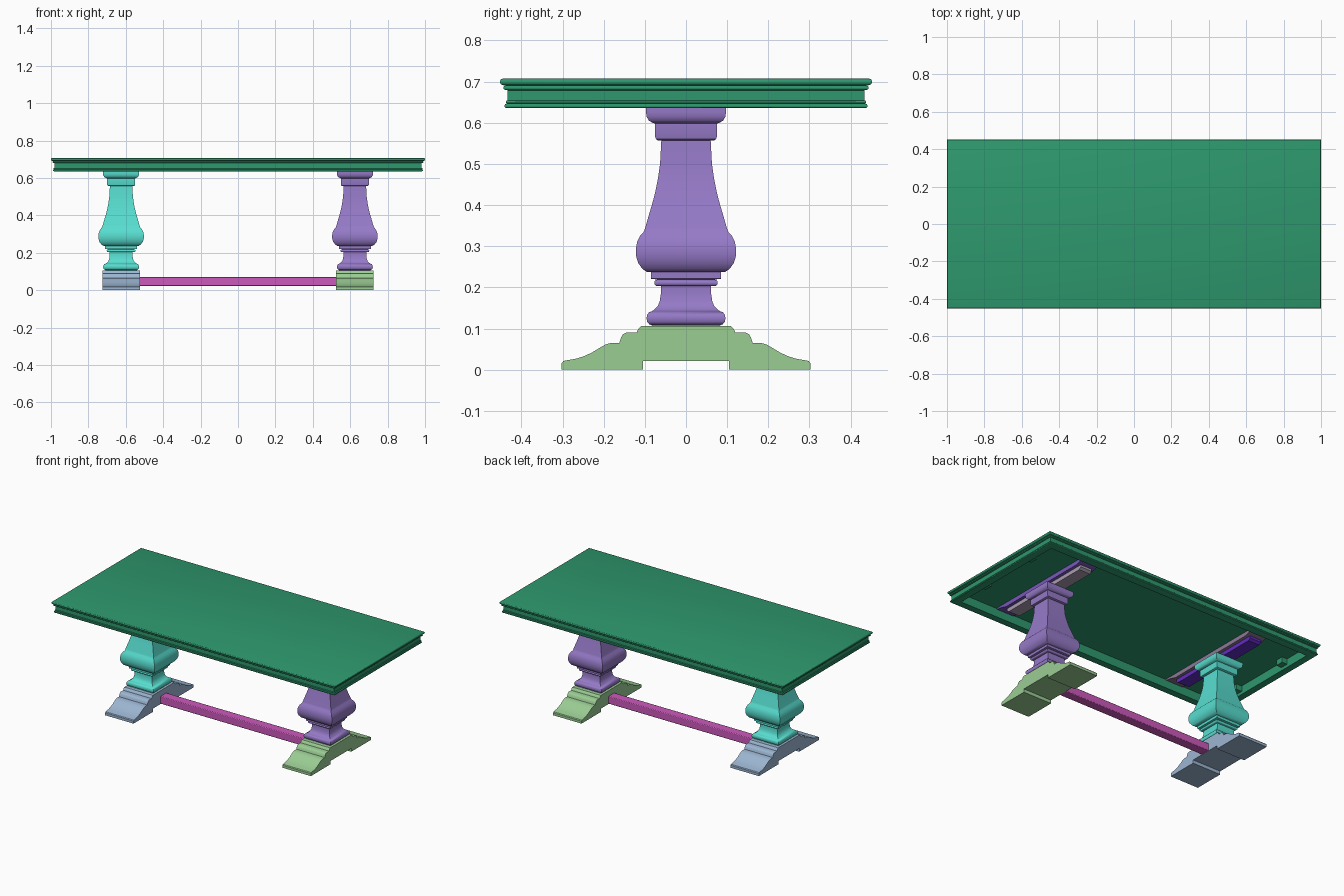
import bpy, bmesh, math

cube = bpy.data.objects.get("Cube")
if cube:
    bpy.data.objects.remove(cube, do_unlink=True)


def material(name, rgb):
    linear = [(c / 255 / 12.92 if c < 11 else ((c / 255 + 0.055) / 1.055) ** 2.4) for c in rgb] + [1]
    m = bpy.data.materials.new(name)
    m.use_nodes = True
    m.diffuse_color = linear
    m.node_tree.nodes["Principled BSDF"].inputs["Base Color"].default_value = linear
    return m


green = material("deep green", (46, 153, 110))
purple = material("soft purple", (150, 122, 200))
teal = material("turquoise", (88, 222, 208))
leaf = material("pale green", (155, 205, 148))
blue = material("pale blue", (156, 182, 210))
pink = material("magenta", (205, 90, 188))
plum = material("plum", (122, 88, 190))
grey = material("warm grey", (170, 158, 176))
mauve = material("mauve grey", (140, 120, 150))
violet = material("violet", (98, 45, 195))


def finish(name, bm, mat):
    bmesh.ops.recalc_face_normals(bm, faces=bm.faces)
    mesh = bpy.data.meshes.new(name)
    bm.to_mesh(mesh)
    bm.free()
    mesh.materials.append(mat)
    ob = bpy.data.objects.new(name, mesh)
    bpy.context.collection.objects.link(ob)
    bpy.ops.object.select_all(action="DESELECT")
    ob.select_set(True)
    bpy.context.view_layer.objects.active = ob
    bpy.ops.object.shade_smooth_by_angle(angle=math.radians(35))
    return ob


def rect_loft(name, rings, mat, cx=0):
    """Stack rectangles given as (half x, half y, z) and cap both ends."""
    bm = bmesh.new()
    loops = [[bm.verts.new((cx + sx * hx, sy * hy, z))
              for sx, sy in ((-1, -1), (1, -1), (1, 1), (-1, 1))] for hx, hy, z in rings]
    for a, b in zip(loops, loops[1:]):
        for i in range(4):
            j = (i + 1) % 4
            bm.faces.new((a[i], a[j], b[j], b[i]))
    bm.faces.new(loops[0])
    bm.faces.new(loops[-1])
    return finish(name, bm, mat)


def extrude_yz(name, outline, x0, x1, mat):
    """Push a (y, z) outline along x."""
    bm = bmesh.new()
    face = bm.faces.new([bm.verts.new((x0, y, z)) for y, z in outline])
    new = bmesh.ops.extrude_face_region(bm, geom=[face])["geom"]
    bmesh.ops.translate(bm, vec=(x1 - x0, 0, 0),
                        verts=[v for v in new if isinstance(v, bmesh.types.BMVert)])
    return finish(name, bm, mat)


def box(name, centre, size, mat):
    x, y, z = centre
    return rect_loft(name, [(size[0] / 2, size[1] / 2, z - size[2] / 2),
                            (size[0] / 2, size[1] / 2, z + size[2] / 2)], mat, x) if y == 0 else \
        extrude_yz(name, [(y + a * size[1] / 2, z + b * size[2] / 2)
                          for a, b in ((-1, -1), (1, -1), (1, 1), (-1, 1))],
                   x - size[0] / 2, x + size[0] / 2, mat)


def mirror(half):
    return half + [(-y, z) for y, z in reversed(half)]


def bead(w, z0, z1, r, steps=6):
    """Half-round moulding reaching out to w."""
    mid, h = (z0 + z1) / 2, (z1 - z0) / 2
    return [(w - r + r * math.cos(t), mid + h * math.sin(t))
            for t in (math.pi * (i / steps - 0.5) for i in range(steps + 1))]


# Hollow table top with its moulded edge
HALF_Y = 0.452
edge = ([(0.395, 0.69), (0.395, 0.636)] + bead(0.441, 0.636, 0.646, 0.004)
        + bead(0.438, 0.647, 0.654, 0.004) + [(0.434, 0.656), (0.434, 0.679)]
        + bead(0.444, 0.68, 0.69, 0.005) + bead(HALF_Y, 0.692, 0.707, 0.006))
rect_loft("table_top", [(w + 1 - HALF_Y, w, z) for w, z in edge], green)
for s in (-1, 1):
    for y in (-0.2, 0.2):
        box("apron_block", (s * 0.925, y, 0.672), (0.04, 0.05, 0.034), green)

# Square baluster profile
bulge = [(0.094, 0.237), (0.106, 0.245), (0.116, 0.259), (0.121, 0.275), (0.122, 0.292),
         (0.119, 0.31), (0.112, 0.325), (0.102, 0.336)]
taper = [(0.099, 0.345), (0.092, 0.37), (0.083, 0.4), (0.075, 0.43), (0.068, 0.465),
         (0.063, 0.5), (0.06, 0.557)]
baluster = ([(0.085, 0.106)] + bead(0.096, 0.108, 0.142, 0.013)
            + [(0.077, 0.146), (0.069, 0.154), (0.064, 0.166), (0.061, 0.185), (0.061, 0.203)]
            + bead(0.077, 0.203, 0.219, 0.008) + [(0.085, 0.221), (0.085, 0.237)]
            + bulge + taper
            + [(0.068, 0.557), (0.073, 0.56), (0.075, 0.566), (0.075, 0.598),
               (0.081, 0.6), (0.09, 0.605), (0.096, 0.615), (0.097, 0.625), (0.097, 0.637)])

# Sledge foot outline with a raised middle
foot = mirror([(0.105, 0.021), (0.105, 0), (0.302, 0), (0.302, 0.016), (0.298, 0.021),
               (0.289, 0.023), (0.27, 0.026), (0.25, 0.032), (0.23, 0.041), (0.21, 0.053),
               (0.196, 0.061), (0.182, 0.065), (0.162, 0.065), (0.158, 0.078), (0.153, 0.086),
               (0.145, 0.09), (0.12, 0.09), (0.116, 0.099), (0.109, 0.106)])

# Cleats that tie each pedestal to the top
upper_cleat = mirror([(0.39, 0.69), (0.39, 0.682), (0.35, 0.676), (0.31, 0.664)])
lower_cleat = mirror([(0.325, 0.664), (0.325, 0.65), (0.31, 0.639)])

for side, s, post, base, upper, lower in (("left", 1, purple, leaf, plum, grey),
                                          ("right", -1, teal, blue, mauve, violet)):
    x = s * 0.625
    rect_loft(side + "_pedestal", [(w, w, z) for w, z in baluster], post, x)
    extrude_yz(side + "_foot", foot, x - 0.1, x + 0.1, base)
    extrude_yz(side + "_upper_cleat", upper_cleat, x - 0.06, x + 0.06, upper)
    extrude_yz(side + "_lower_cleat", lower_cleat, x - 0.04, x + 0.04, lower)

# Stretcher between the feet
beam = box("stretcher", (0, 0, 0.046), (1.06, 0.06, 0.048), pink)
bevel = beam.modifiers.new("soft_edges", "BEVEL")
bevel.width = 0.004
bevel.segments = 2
